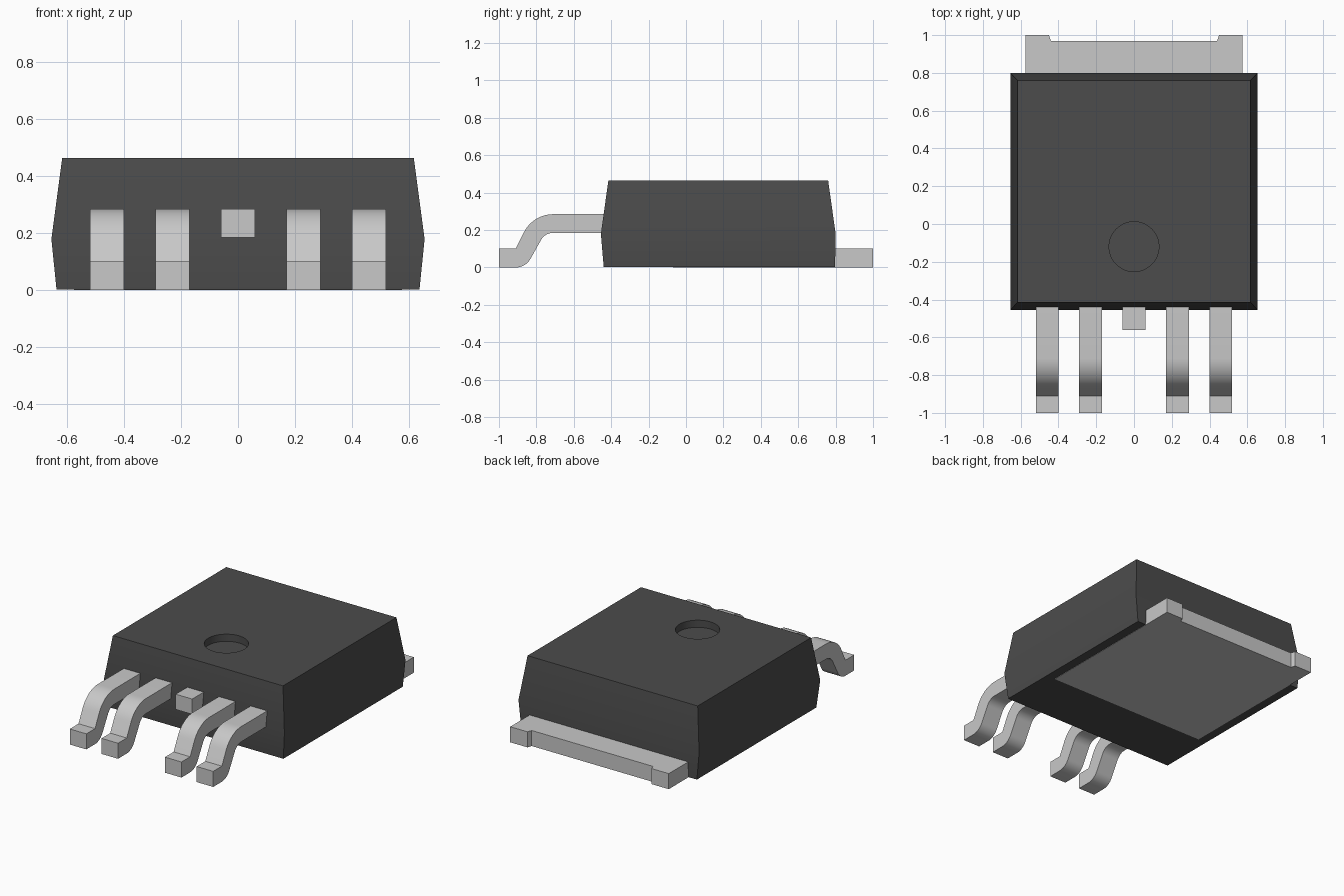
import bpy
import bmesh
from math import sin, cos, radians
from mathutils import Vector

cube = bpy.data.objects.get("Cube")
if cube:
    bpy.data.objects.remove(cube, do_unlink=True)


def make_material(name, value):
    mat = bpy.data.materials.new(name)
    mat.use_nodes = True
    colour = (value, value, value, 1)
    mat.diffuse_color = colour
    bsdf = mat.node_tree.nodes["Principled BSDF"]
    bsdf.inputs["Base Color"].default_value = colour
    bsdf.inputs["Roughness"].default_value = 0.6
    return mat


black_plastic = make_material("black plastic", 0.072)
tinned_metal = make_material("tinned metal", 0.58)


def finish(name, bm, mat):
    bmesh.ops.recalc_face_normals(bm, faces=bm.faces)
    mesh = bpy.data.meshes.new(name)
    bm.to_mesh(mesh)
    bm.free()
    mesh.materials.append(mat)
    obj = bpy.data.objects.new(name, mesh)
    bpy.context.collection.objects.link(obj)
    return obj


def smooth(obj):
    bpy.ops.object.select_all(action="DESELECT")
    obj.select_set(True)
    bpy.context.view_layer.objects.active = obj
    bpy.ops.object.shade_smooth_by_angle(angle=radians(25))


def prism(name, points, offset, mat):
    """Extrude a closed outline along an offset."""
    bm = bmesh.new()
    face = bm.faces.new([bm.verts.new(p) for p in points])
    moved = bmesh.ops.extrude_face_region(bm, geom=[face], use_keep_orig=True)
    verts = [v for v in moved["geom"] if isinstance(v, bmesh.types.BMVert)]
    bmesh.ops.translate(bm, verts=verts, vec=Vector(offset))
    return finish(name, bm, mat)


def arc(cy, cz, r, start, end, steps=10):
    angles = [radians(start + (end - start) * i / steps) for i in range(steps + 1)]
    return [(cy + r * cos(a), cz + r * sin(a)) for a in angles]


# Moulded body: three rectangular rings (height, half width, front, back)
rings = [(0.002, 0.637, -0.44, 0.797),
         (0.18, 0.655, -0.455, 0.80),
         (0.465, 0.617, -0.415, 0.76)]
bm = bmesh.new()
loops = [[bm.verts.new(p) for p in ((-w, f, z), (w, f, z), (w, b, z), (-w, b, z))]
         for z, w, f, b in rings]
bm.faces.new(loops[0])
bm.faces.new(loops[-1])
for low, high in zip(loops, loops[1:]):
    for i in range(4):
        j = (i + 1) % 4
        bm.faces.new((low[i], low[j], high[j], high[i]))
body = finish("body", bm, black_plastic)

# Round dimple in the top
circle = [(x, y - 0.12, 0.418) for x, y in arc(0, 0, 0.132, 0, 360, 48)[:-1]]
cutter = prism("dimple_cutter", circle, (0, 0, 0.2), black_plastic)
cutter.hide_render = True
cut = body.modifiers.new("dimple", "BOOLEAN")
cut.operation = "DIFFERENCE"
cut.solver = "EXACT"
cut.object = cutter
bpy.context.view_layer.objects.active = body
bpy.ops.object.modifier_apply(modifier=cut.name)
bpy.data.objects.remove(cutter, do_unlink=True)
smooth(body)

# Heat tab with a shallow notch, continuing under the body as a pad
half = [(0.575, -0.07), (0.575, 1.0), (0.45, 1.0), (0.44, 0.97)]
outline = half + [(-x, y) for x, y in reversed(half)]
prism("heat_tab", [(x, y, 0) for x, y in outline], (0, 0, 0.102), tinned_metal)

# Bent leads, two on each side
profile = ([(-1.0, 0.0)] + arc(-0.91, 0.09, 0.09, 270, 333)
           + arc(-0.71, 0.11, 0.075, 153, 90)
           + [(-0.40, 0.185), (-0.40, 0.285)]
           + arc(-0.71, 0.11, 0.175, 90, 153)
           + [(-0.91, 0.102), (-1.0, 0.102)])
names = ("outer_right_lead", "inner_right_lead", "inner_left_lead", "outer_left_lead")
for name, x in zip(names, (-0.46, -0.23, 0.23, 0.46)):
    lead = prism(name, [(x - 0.06, y, z) for y, z in profile], (0.12, 0, 0), tinned_metal)
    smooth(lead)

# Trimmed centre lead
stub = [(-0.56, 0.185), (-0.40, 0.185), (-0.40, 0.285), (-0.56, 0.285)]
prism("centre_stub", [(-0.06, y, z) for y, z in stub], (0.12, 0, 0), tinned_metal)
